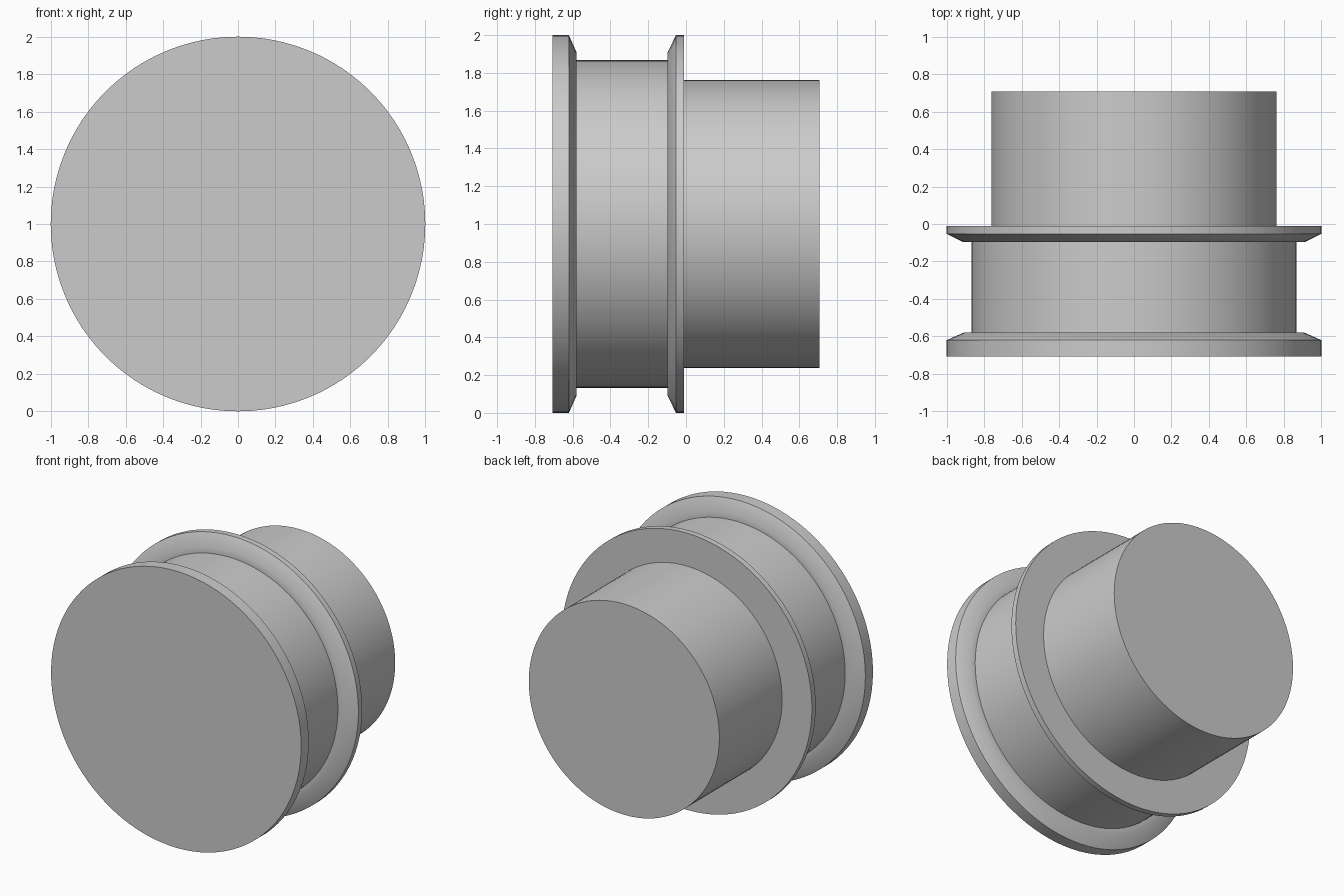
import bpy, bmesh, math

cube = bpy.data.objects.get("Cube")
if cube:
    bpy.data.objects.remove(cube, do_unlink=True)

SEGMENTS = 96
CENTRE_Z = 1.0

# Plain grey metal
grey = bpy.data.materials.new("grey_metal")
grey.use_nodes = True
colour = (0.6, 0.6, 0.6, 1.0)
grey.diffuse_color = colour
grey.node_tree.nodes["Principled BSDF"].inputs["Base Color"].default_value = colour


def lathe(name, profile, material):
    """Turn (y, radius) points about the y axis, closing both ends with flat caps."""
    bm = bmesh.new()
    rings = []
    for y, r in profile:
        angles = [2 * math.pi * i / SEGMENTS for i in range(SEGMENTS)]
        rings.append([bm.verts.new((r * math.sin(a), y, CENTRE_Z + r * math.cos(a)))
                      for a in angles])
    for near, far in zip(rings, rings[1:]):
        for i in range(SEGMENTS):
            j = (i + 1) % SEGMENTS
            bm.faces.new((near[i], near[j], far[j], far[i]))
    bm.faces.new(rings[0])
    bm.faces.new(rings[-1])
    bmesh.ops.recalc_face_normals(bm, faces=bm.faces)
    mesh = bpy.data.meshes.new(name)
    bm.to_mesh(mesh)
    bm.free()
    mesh.materials.append(material)
    obj = bpy.data.objects.new(name, mesh)
    bpy.context.collection.objects.link(obj)
    bpy.ops.object.select_all(action='DESELECT')
    obj.select_set(True)
    bpy.context.view_layer.objects.active = obj
    bpy.ops.object.shade_smooth_by_angle(angle=math.radians(30))
    return obj


# Radii of the turned sections
rim, lip, drum, shaft = 1.0, 0.91, 0.867, 0.762

front_flange = [(-0.707, rim), (-0.62, rim), (-0.58, lip)]
groove = [(-0.58, drum), (-0.097, drum)]
rear_flange = [(-0.097, lip), (-0.053, rim), (-0.01, rim)]
rear_shaft = [(-0.01, shaft), (0.707, shaft)]

lathe("flanged_roller", front_flange + groove + rear_flange + rear_shaft, grey)
